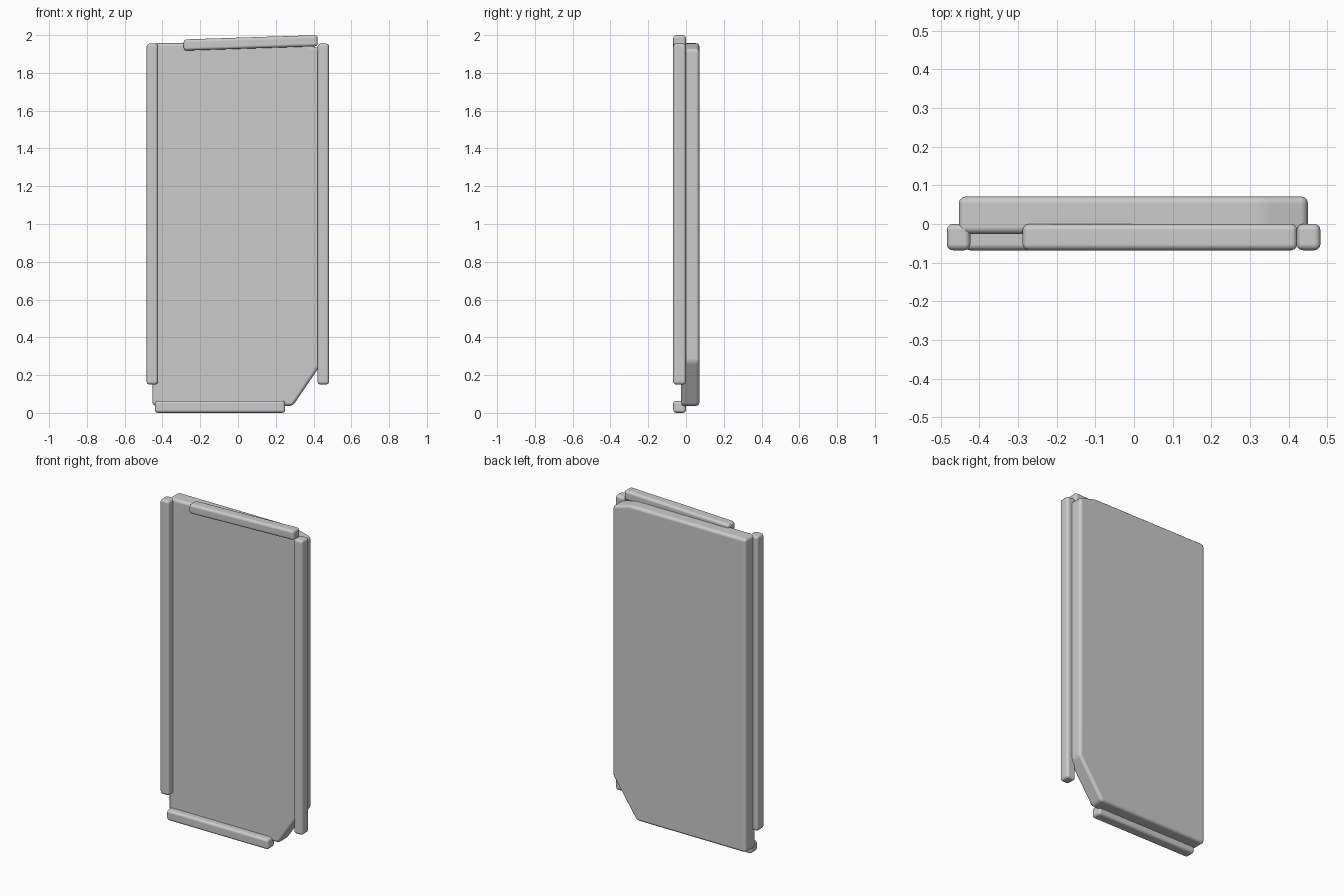
import bpy, bmesh, math

if "Cube" in bpy.data.objects:
    bpy.data.objects.remove(bpy.data.objects["Cube"])

grey = bpy.data.materials.new("light_grey")
grey.diffuse_color = (0.6, 0.6, 0.6, 1)
grey.use_nodes = True
grey.node_tree.nodes["Principled BSDF"].inputs["Base Color"].default_value = grey.diffuse_color


def plate(name, outline, y0, y1, bevel):
    """Extrude an x-z outline from y0 to y1 and round its edges."""
    bm = bmesh.new()
    face = bm.faces.new([bm.verts.new((x, y0, z)) for x, z in outline])
    ext = bmesh.ops.extrude_face_region(bm, geom=[face])
    for v in ext["geom"]:
        if isinstance(v, bmesh.types.BMVert):
            v.co.y = y1
    bmesh.ops.recalc_face_normals(bm, faces=bm.faces)
    mesh = bpy.data.meshes.new(name)
    bm.to_mesh(mesh)
    bm.free()
    mesh.materials.append(grey)
    obj = bpy.data.objects.new(name, mesh)
    bpy.context.collection.objects.link(obj)
    mod = obj.modifiers.new("rounded_edges", "BEVEL")
    mod.width = bevel
    mod.segments = 3
    mod.limit_method = "ANGLE"
    mod.angle_limit = math.radians(15)
    mod.harden_normals = True
    bpy.ops.object.select_all(action="DESELECT")
    obj.select_set(True)
    bpy.context.view_layer.objects.active = obj
    bpy.ops.object.shade_smooth_by_angle(angle=math.radians(40))
    return obj


def bar(name, x0, x1, z0, z1, rise=0.0):
    """Trim bar on the front; rise lifts the right end."""
    return plate(name, [(x0, z0), (x1, z0 + rise), (x1, z1 + rise), (x0, z1)],
                 -0.068, 0.0, 0.016)


# Main slab with clipped right-hand corners
plate("door_panel", [(-0.453, 0.037), (0.29, 0.037), (0.45, 0.272),
                     (0.45, 1.925), (0.335, 1.957), (-0.453, 1.957)],
      -0.026, 0.071, 0.018)

# Side trims
bar("left_trim", -0.484, -0.423, 0.15, 1.955)
bar("right_trim", 0.421, 0.482, 0.15, 1.955)

# Bottom trim and slightly tilted top trim
bar("bottom_trim", -0.44, 0.25, 0.0, 0.064)
bar("top_trim", -0.288, 0.422, 1.918, 1.977, 0.023)
